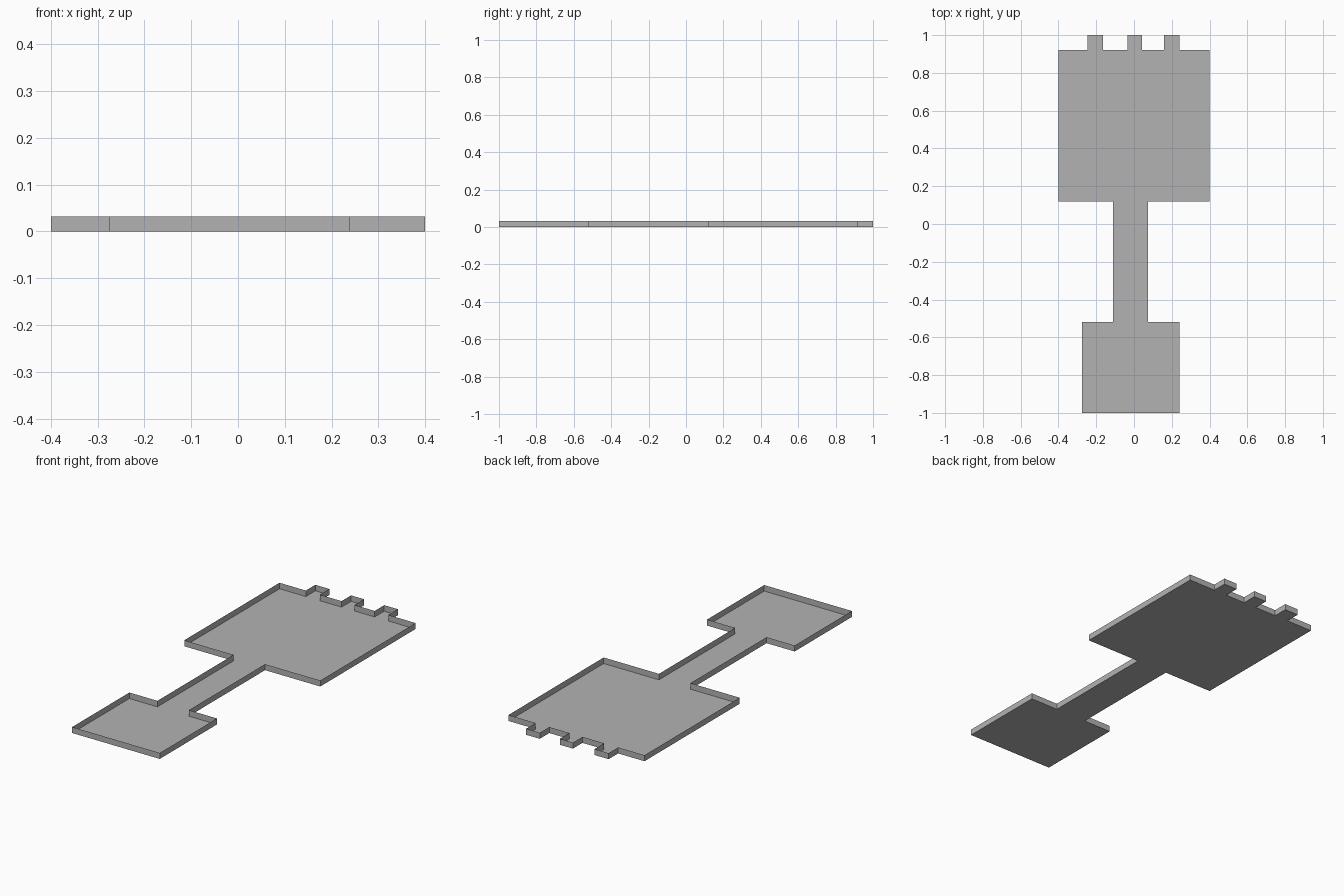
import bpy
import bmesh

cube = bpy.data.objects.get("Cube")
if cube:
    bpy.data.objects.remove(cube, do_unlink=True)

HEIGHT = 0.032
TAB_BASE, TAB_END = 0.92, 1.0

grey = bpy.data.materials.new("plain grey")
grey.use_nodes = True
colour = (0.45, 0.45, 0.45, 1)
grey.diffuse_color = colour
grey.node_tree.nodes["Principled BSDF"].inputs["Base Color"].default_value = colour

# Outline: handle, neck and wide body, counter-clockwise
outline = [(-0.275, -1), (0.24, -1), (0.24, -0.52), (0.075, -0.52),
           (0.075, 0.12), (0.4, 0.12), (0.4, TAB_BASE)]

# Three small tabs along the back edge
for right, left in ((0.16, 0.24), (-0.035, 0.042), (-0.245, -0.163)):
    outline += [(left, TAB_BASE), (left, TAB_END),
                (right, TAB_END), (right, TAB_BASE)]

outline += [(-0.4, TAB_BASE), (-0.4, 0.12), (-0.11, 0.12),
            (-0.11, -0.52), (-0.275, -0.52)]

# Open tray: a flat floor with a thin wall raised along its rim
bm = bmesh.new()
floor = bm.faces.new([bm.verts.new((x, y, 0)) for x, y in outline])
rim = bmesh.ops.extrude_edge_only(bm, edges=list(floor.edges))
raised = [g for g in rim["geom"] if isinstance(g, bmesh.types.BMVert)]
bmesh.ops.translate(bm, verts=raised, vec=(0, 0, HEIGHT))
bmesh.ops.recalc_face_normals(bm, faces=bm.faces)
if floor.normal.z > 0:
    bmesh.ops.reverse_faces(bm, faces=bm.faces)

mesh = bpy.data.meshes.new("shallow_tray")
bm.to_mesh(mesh)
bm.free()
mesh.materials.append(grey)
tray = bpy.data.objects.new("shallow_tray", mesh)
bpy.context.collection.objects.link(tray)
